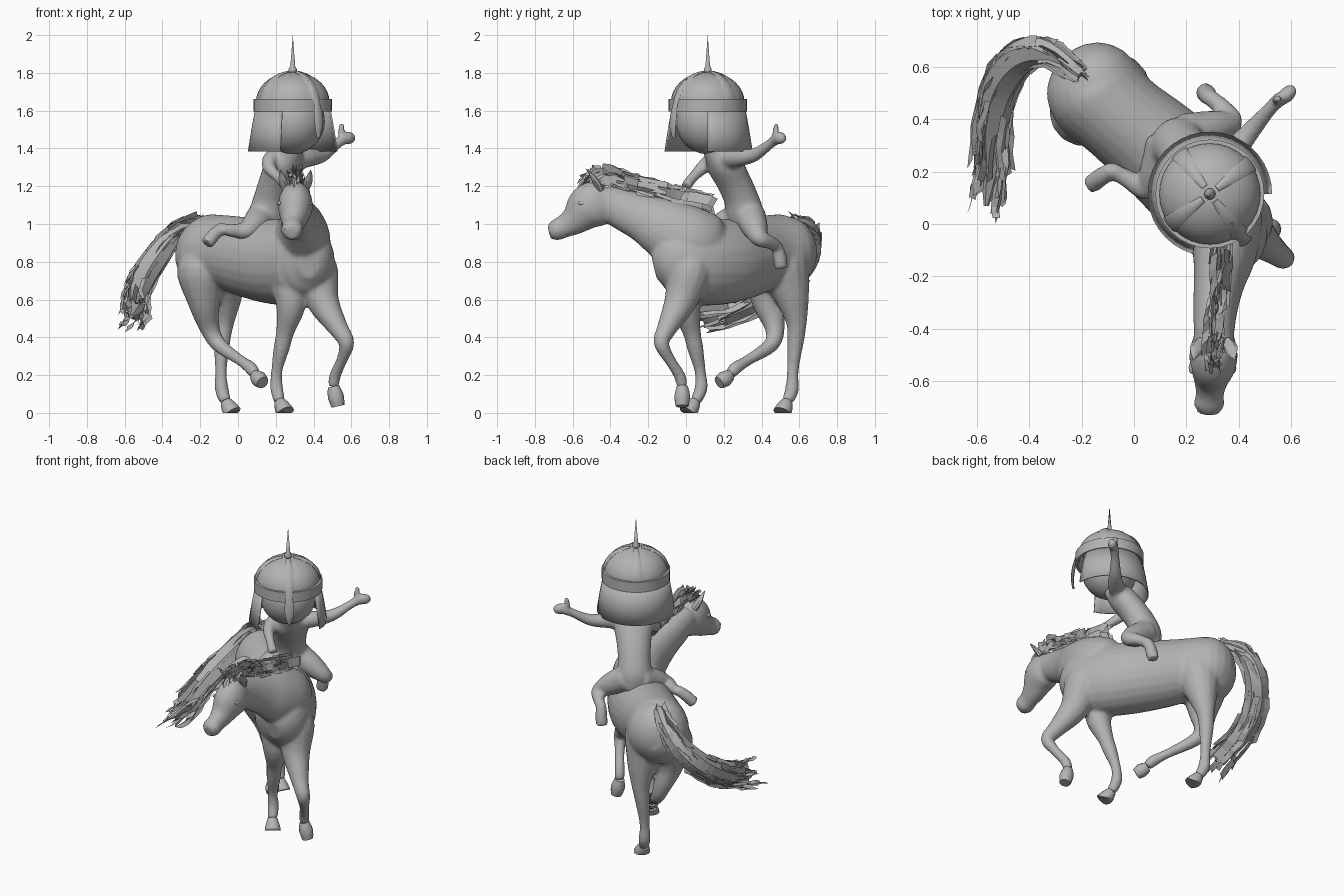
import bpy, bmesh, math, random
from mathutils import Vector, Matrix

random.seed(4)
if bpy.data.objects.get("Cube"):
    bpy.data.objects.remove(bpy.data.objects["Cube"], do_unlink=True)
clay = bpy.data.materials.new("clay_grey")
clay.use_nodes = True
clay.diffuse_color = (0.45, 0.45, 0.45, 1)
clay.node_tree.nodes["Principled BSDF"].inputs["Base Color"].default_value = clay.diffuse_color
UP = Vector((0, 0, 1))
ACROSS = Vector((.77, .64, 0))          # sideways to the horse's barrel
FACING = math.atan2(-0.8, 0.6)          # heading of the rider
HELM = Vector((0.29, 0.115, 0))         # helmet axis

def finish(name, bm, skin=False, smooth=True):
    """Turn a bmesh into an object; skin fuses overlapping volumes."""
    bmesh.ops.recalc_face_normals(bm, faces=bm.faces)
    mesh = bpy.data.meshes.new(name)
    bm.to_mesh(mesh)
    bm.free()
    mesh.materials.append(clay)
    obj = bpy.data.objects.new(name, mesh)
    bpy.context.collection.objects.link(obj)
    if skin:
        fuse = obj.modifiers.new("fuse", 'REMESH')
        fuse.mode, fuse.voxel_size, fuse.use_smooth_shade = 'VOXEL', 0.011, True
        relax = obj.modifiers.new("relax", 'SMOOTH')
        relax.factor, relax.iterations = 0.5, 6
    elif smooth:
        bpy.ops.object.select_all(action='DESELECT')
        obj.select_set(True)
        bpy.context.view_layer.objects.active = obj
        bpy.ops.object.shade_smooth_by_angle(angle=math.radians(40))
    return obj

def spline(points, steps=4):
    """Catmull-Rom interpolation of stations of any dimension."""
    out, last = [], len(points) - 1
    for i in range(last):
        a, b, c, d = (points[min(max(k, 0), last)] for k in (i - 1, i, i + 1, i + 2))
        for t in (s / steps for s in range(steps)):
            out.append([q + 0.5 * t * (r - p + t * (2 * p - 5 * q + 4 * r - e + t * (3 * (q - r) + e - p)))
                        for p, q, r, e in zip(a, b, c, d)])
    return out + [list(points[last])]

def loft(bm, stations, ref=UP, sides=16, steps=4):
    """Closed tube through (x, y, z, half width[, half height]) stations."""
    rows = spline([s if len(s) == 5 else (*s, s[3]) for s in stations], steps)
    centres = [Vector(r[:3]) for r in rows]
    angles = [math.tau * k / sides for k in range(sides)]
    side, rings = None, []
    for i, row in enumerate(rows):
        t = (centres[min(i + 1, len(rows) - 1)] - centres[max(i - 1, 0)]).normalized()
        side = t.cross(ref) if side is None else side - t * side.dot(t)
        side.normalize()
        top = side.cross(t)
        rings.append([bm.verts.new(centres[i] + side * math.cos(a) * max(row[3], 0.002)
                                   + top * math.sin(a) * max(row[4], 0.002)) for a in angles])
    for lo, hi in zip(rings, rings[1:]):
        for k in range(sides):
            n = (k + 1) % sides
            bm.faces.new((lo[k], lo[n], hi[n], hi[k]))
    bm.faces.new(rings[0][::-1])
    bm.faces.new(rings[-1])

def ball(bm, centre, size, turn=0.0):
    m = Matrix.Translation(centre) @ Matrix.Rotation(turn, 4, 'Z') @ Matrix.Diagonal((*size, 1))
    bmesh.ops.create_uvsphere(bm, u_segments=20, v_segments=14, radius=1, matrix=m)

def sweep(name, profile, start=0.0, arc=math.tau, segs=32):
    """Revolve (radius, z) points about the helmet axis."""
    bm, rows = bmesh.new(), []
    for a in (start + arc * i / segs for i in range(segs + 1)):
        rows.append([bm.verts.new(HELM + Vector((r * math.cos(a), r * math.sin(a), z))) for r, z in profile])
    for p, q in zip(rows, rows[1:]):
        for k in range(len(profile) - 1):
            bm.faces.new((p[k], q[k], q[k + 1], p[k + 1]))
    bmesh.ops.remove_doubles(bm, verts=bm.verts, dist=0.0005)
    return finish(name, bm)

def strip(name, angle, rows):
    """Flat strip lying along the helmet: (radius, z, half width)."""
    bm = bmesh.new()
    out = Vector((math.cos(angle), math.sin(angle), 0))
    loft(bm, [(*(HELM + out * r + UP * z), w, .007) for r, z, w in rows], ref=out, sides=8, steps=2)
    finish(name, bm)

def strands(bm, path, count, spread, width, span, upright=0.0):
    """Ragged flat locks that follow a path."""
    rows = [Vector(p) for p in spline(path, 3)]
    rnd = lambda: Vector([random.uniform(-1, 1) for _ in range(3)])
    for _ in range(count):
        length = random.randint(*span)
        first = random.randint(0, len(rows) - 1 - length)
        shift, across, half = rnd(), (rnd() + UP * upright).normalized(), random.uniform(*width)
        prev = None
        for i in range(first, first + length + 1):
            f = i / (len(rows) - 1)
            c = rows[i] + shift * (spread[0] + (spread[1] - spread[0]) * f) + rnd() * 0.008
            pair = bm.verts.new(c - across * half), bm.verts.new(c + across * half)
            if prev:
                bm.faces.new((prev[0], prev[1], pair[1], pair[0]))
            prev = pair

# Horse: barrel, neck, head and legs fused into one skin
bm = bmesh.new()
loft(bm, [(-.215, .66, .86, .05, .07), (-.195, .6, .85, .14, .16), (-.15, .51, .84, .19, .21),
          (-.05, .41, .845, .18, .2), (.07, .31, .82, .19, .215), (.19, .2, .8, .2, .225),
          (.29, .08, .795, .19, .225), (.355, -.04, .8, .165, .2), (.375, -.12, .79, .12, .15),
          (.375, -.17, .78, .05, .07)], sides=24)
ball(bm, (-.14, .53, .85), (.17, .165, .19))
loft(bm, [(.28, .22, .83, .07, .1), (.31, .12, .86, .13, .18), (.34, .02, .91, .15, .185),
          (.345, -.1, .97, .125, .165), (.325, -.22, 1.03, .097, .13), (.31, -.33, 1.075, .084, .11),
          (.305, -.44, 1.12, .075, .09)], sides=20)
loft(bm, [(.305, -.4, 1.14, .05, .06), (.305, -.45, 1.12, .083, .115), (.303, -.52, 1.085, .092, .12),
          (.295, -.59, 1.02, .068, .08), (.29, -.65, .985, .053, .06), (.287, -.69, .967, .059, .056),
          (.285, -.725, .957, .036, .038)], sides=20)
legs = {
    "front_left": [(.38, .04, .88, .07), (.41, .02, .76, .118), (.45, -.03, .59, .087), (.53, -.1, .45, .054),
                   (.575, -.13, .37, .042), (.55, -.085, .28, .03), (.515, -.035, .2, .031), (.505, -.02, .14, .03)],
    "front_right": [(.28, .04, .84, .06), (.27, .02, .72, .105), (.28, .0, .57, .08), (.25, .03, .43, .049),
                    (.23, .05, .34, .043), (.205, .075, .22, .03), (.205, .08, .13, .035), (.22, .05, .06, .03)],
    "hind_left": [(-.09, .5, .92, .08), (-.08, .51, .8, .145), (-.07, .56, .62, .095), (-.075, .585, .48, .056),
                  (-.085, .58, .38, .045), (-.09, .565, .22, .031), (-.085, .56, .12, .037), (-.065, .535, .06, .03)],
    "hind_right": [(-.17, .45, .9, .07), (-.19, .43, .76, .135), (-.18, .435, .59, .088), (-.15, .47, .45, .054),
                   (-.1, .45, .36, .041), (.01, .33, .28, .029), (.07, .26, .235, .035), (.09, .235, .2, .028)],
}
for leg in legs.values():
    loft(bm, leg, ref=ACROSS, sides=14)
finish("horse_body", bm, skin=True)

# Hooves: stubs continuing each leg, broad where they stand on the ground
toes = {"front_left": (.53, -.02, .035, .034), "front_right": (.25, .01, .0, .05),
        "hind_left": (-.03, .51, .0, .05), "hind_right": (.13, .175, .16, .034)}
for name, toe in toes.items():
    bm = bmesh.new()
    top = Vector(legs[name][-1][:3])
    loft(bm, [(*top, .03), (*top.lerp(Vector(toe[:3]), .5), .043), toe], ref=ACROSS, sides=14, steps=2)
    for v in bm.verts:
        v.co.z = max(v.co.z, 0)
    finish(name + "_hoof", bm)

# Ears, eyes and nostrils on both sides of the head
for label, s in (("right", -1), ("left", 1)):
    bm = bmesh.new()
    loft(bm, [(.305 + s * .05, -.45, 1.18, .02), (.305 + s * .068, -.48, 1.23, .026, .015),
              (.305 + s * .08, -.52, 1.285, .002)], sides=8)
    finish(label + "_ear", bm)
    bm = bmesh.new()
    ball(bm, (.3 + s * .079, -.55, 1.11), (.012, .022, .012))
    ball(bm, (.286 + s * .032, -.71, .98), (.014, .012, .014))
    finish(label + "_eye_and_nostril", bm)

# Mane and forelock
bm = bmesh.new()
crest = [(.33, .13, 1.09), (.335, 0, 1.13), (.33, -.15, 1.175), (.315, -.3, 1.215), (.305, -.42, 1.25), (.3, -.5, 1.25)]
strands(bm, crest, 60, (.035, .032), (.02, .045), (2, 3), upright=1.5)
strands(bm, [(.3, -.42, 1.25), (.3, -.53, 1.24), (.3, -.58, 1.17)], 14, (.03, .035), (.008, .016), (3, 5))
finish("mane", bm, smooth=False)

# Tail: solid core with loose locks
tail = [(-.2, .57, 1.02), (-.32, .655, .96), (-.42, .645, .84), (-.5, .55, .72), (-.54, .4, .62),
        (-.545, .23, .54), (-.565, .07, .51)]
bm = bmesh.new()
loft(bm, [(*p, r) for p, r in zip(tail, [.03, .05, .07, .075, .065, .045, .01])], sides=7)
strands(bm, tail, 125, (.03, .085), (.01, .027), (3, 7))
finish("tail", bm, smooth=False)

# Rider: torso, arms and legs fused into one skin
bm = bmesh.new()
loft(bm, [(.16, .32, .97, .08), (.165, .31, 1.06, .108, .095), (.18, .29, 1.14, .1, .088), (.21, .25, 1.23, .105, .085),
          (.25, .2, 1.32, .115, .085), (.275, .16, 1.38, .07), (.29, .13, 1.43, .055)], ref=Vector((.6, -.8, 0)))
limbs = [
    [(.27, .2, 1.34, .06), (.37, .27, 1.35, .05), (.45, .36, 1.365, .037), (.52, .44, 1.42, .027), (.56, .48, 1.45, .03)],
    [(.25, .19, 1.34, .06), (.18, .15, 1.35, .045), (.165, .09, 1.3, .037), (.21, .04, 1.25, .028), (.26, 0, 1.2, .03)],
    [(.13, .31, 1.04, .085), (.09, .2, 1.0, .07), (.045, .14, .965, .05), (-.02, .17, .965, .036), (-.09, .21, .975, .03)],
    [(.2, .34, 1.04, .085), (.3, .365, .98, .07), (.37, .39, .925, .047), (.34, .44, .905, .037), (.29, .485, .88, .031)],
    [(-.08, .21, .985, .03), (-.125, .18, .945, .036), (-.165, .15, .895, .036)],
    [(.29, .48, .89, .03), (.28, .495, .83, .037), (.27, .505, .765, .036)],
    [(.55, .475, 1.45, .018), (.545, .475, 1.49, .018), (.55, .48, 1.53, .014)],
]
for limb in limbs:
    loft(bm, limb, sides=14)
ball(bm, (.585, .495, 1.455), (.045, .03, .035), math.pi / 4)
finish("rider_body", bm, skin=True)
bm = bmesh.new()
ball(bm, (*HELM.xy, 1.545), (.17, .17, .175))
finish("rider_head", bm)

# Helmet: dome, band, spike, open-fronted neck guard, ribs and nose guard
arc = [math.radians(d) for d in range(0, 91, 10)]
dome = [(.195 * math.cos(a), 1.645 + .16 * math.sin(a)) for a in arc]
sweep("helmet_dome", dome)
sweep("helmet_band", [(.192, 1.595), (.208, 1.595), (.208, 1.662), (.192, 1.662), (.192, 1.595)])
sweep("helmet_spike", [(.012, 1.79), (.022, 1.805), (.022, 1.82), (.013, 1.835), (0, 2.0)], segs=10)
gap = math.radians(53)
guard = sweep("neck_guard", [(.2, 1.61), (.22, 1.5), (.238, 1.385)], FACING + gap, math.tau - 2 * gap, segs=26)
guard.modifiers.new("thickness", 'SOLIDIFY').thickness = 0.008
for k in range(4):
    strip(f"helmet_rib_{k + 1}", FACING + k * math.pi / 2, [(r, z + .001, .008 + r * .14) for r, z in dome[:-1]])
strip("nose_guard", FACING, [(.135, 1.765, .006), (.185, 1.71, .025), (.213, 1.64, .02), (.226, 1.58, .028),
                             (.232, 1.51, .026), (.224, 1.455, .008)])
